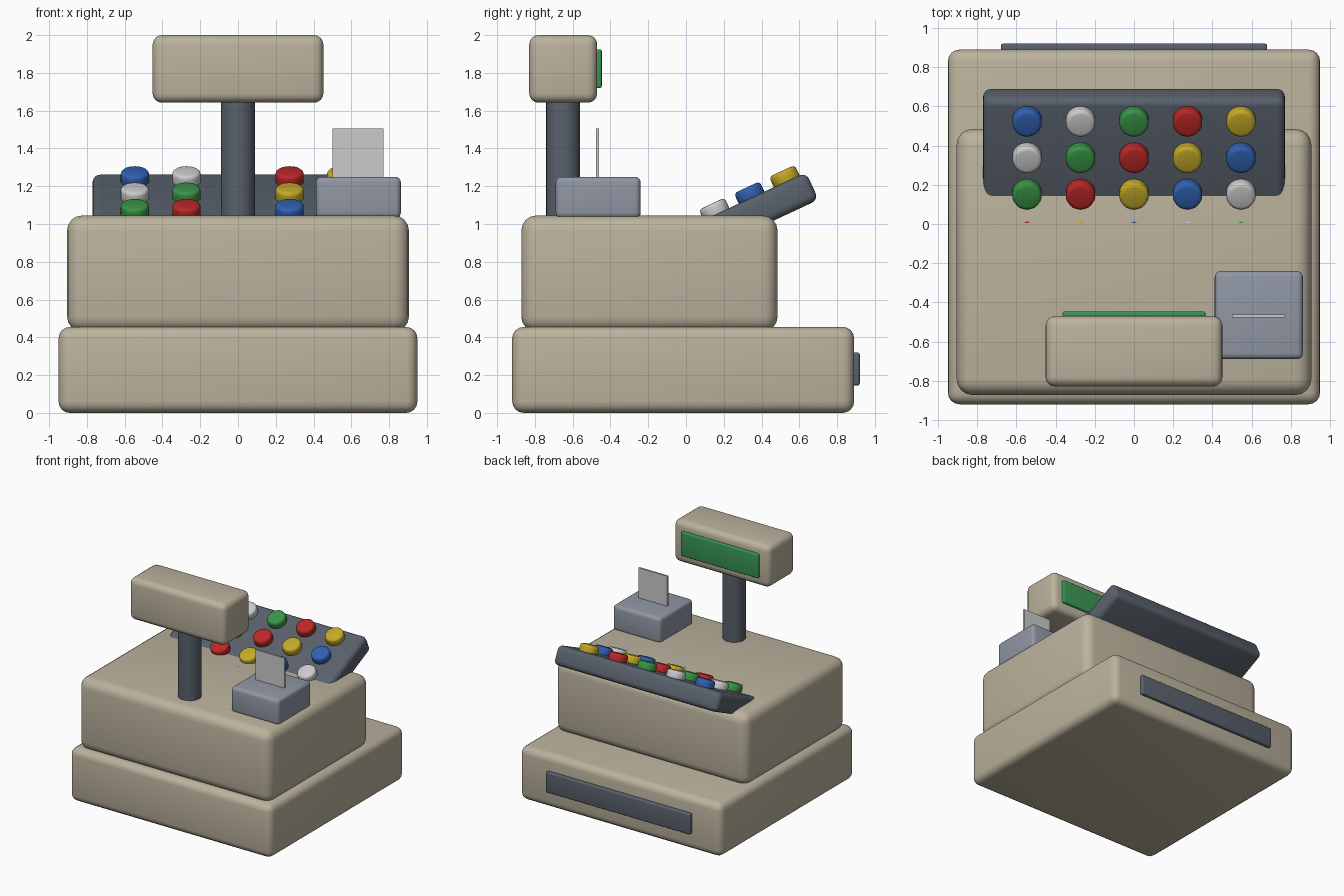
import bpy, math
from mathutils import Matrix, Vector

if "Cube" in bpy.data.objects:
    bpy.data.objects.remove(bpy.data.objects["Cube"])


def material(name, rgb):
    m = bpy.data.materials.new(name)
    m.diffuse_color = (*rgb, 1)
    m.use_nodes = True
    m.node_tree.nodes["Principled BSDF"].inputs["Base Color"].default_value = m.diffuse_color
    return m


BEIGE = material("beige", (0.50, 0.45, 0.34))
DARK = material("dark_grey", (0.10, 0.12, 0.15))
STEEL = material("steel_grey", (0.28, 0.31, 0.37))
PAPER = material("paper", (0.62, 0.62, 0.60))
SCREEN = material("screen_green", (0.04, 0.30, 0.09))
RED = material("red", (0.50, 0.02, 0.02))
YELLOW = material("yellow", (0.55, 0.40, 0.02))
BLUE = material("blue", (0.03, 0.12, 0.45))
WHITE = material("white", (0.62, 0.62, 0.60))
GREEN = material("green", (0.04, 0.30, 0.06))


def finish(ob, name, mat, bevel, segments=4):
    ob.name = name
    ob.data.materials.append(mat)
    if bevel:
        mod = ob.modifiers.new("rounding", 'BEVEL')
        mod.width = bevel
        mod.segments = segments
        mod.limit_method = 'ANGLE'
        mod.angle_limit = math.radians(40)
        bpy.ops.object.modifier_apply(modifier=mod.name)
    bpy.ops.object.shade_smooth_by_angle(angle=math.radians(35))
    return ob


def box(name, x, y, z, mat, bevel):
    """Rounded box from (min, max) pairs."""
    bpy.ops.mesh.primitive_cube_add(size=1)
    ob = bpy.context.object
    size = Vector((x[1] - x[0], y[1] - y[0], z[1] - z[0]))
    mid = Vector((sum(x), sum(y), sum(z))) / 2
    ob.data.transform(Matrix.Diagonal((*size, 1)))
    ob.location = mid
    return finish(ob, name, mat, bevel)


def cylinder(name, r, h, loc, mat, bevel=0, sides=32):
    bpy.ops.mesh.primitive_cylinder_add(vertices=sides, radius=r, depth=h, location=loc)
    return finish(bpy.context.object, name, mat, bevel, 3)


# Cash drawer base and main housing
box("drawer_base", (-.95, .95), (-.92, .89), (0, .455), BEIGE, .06)
box("drawer_front", (-.68, .68), (.85, .92), (.145, .32), DARK, .012)
box("housing", (-.905, .905), (-.872, .485), (.43, 1.045), BEIGE, .08)

# Customer display on its pole
cylinder("display_pole", .09, .70, (0, -.65, 1.35), DARK)
box("display_head", (-.452, .452), (-.83, -.47), (1.642, 2), BEIGE, .05)
box("display_screen", (-.364, .364), (-.50, -.446), (1.72, 1.925), SCREEN, .01)

# Receipt printer with a paper slip
box("receipt_printer", (.412, .862), (-.69, -.24), (1.03, 1.25), STEEL, .03)
box("receipt_paper", (.50, .77), (-.476, -.461), (1.20, 1.505), PAPER, 0)

# Sloped keyboard, sunk into the housing
TILT = math.radians(25)
tilt = Matrix.Rotation(TILT, 4, 'X')
centre = Vector((0, .288, 1.024))
panel = box("keyboard_panel", (-.77, .77), (-.42, .42), (-.08, .08), DARK, .04)
panel.matrix_world = Matrix.Translation(centre) @ tilt

# Round keys, colours shifting by one column per row
COLOURS = [RED, YELLOW, BLUE, WHITE, GREEN]
for row in range(4):
    for col in range(5):
        offset = Vector(((col - 2) * .273, (row - 1.5) * .205, .10))
        key = cylinder(f"key_{row + 1}_{col + 1}", .075, .08, (0, 0, 0),
                       COLOURS[(col - row) % 5], .02)
        key.matrix_world = Matrix.Translation(centre) @ tilt @ Matrix.Translation(offset)
